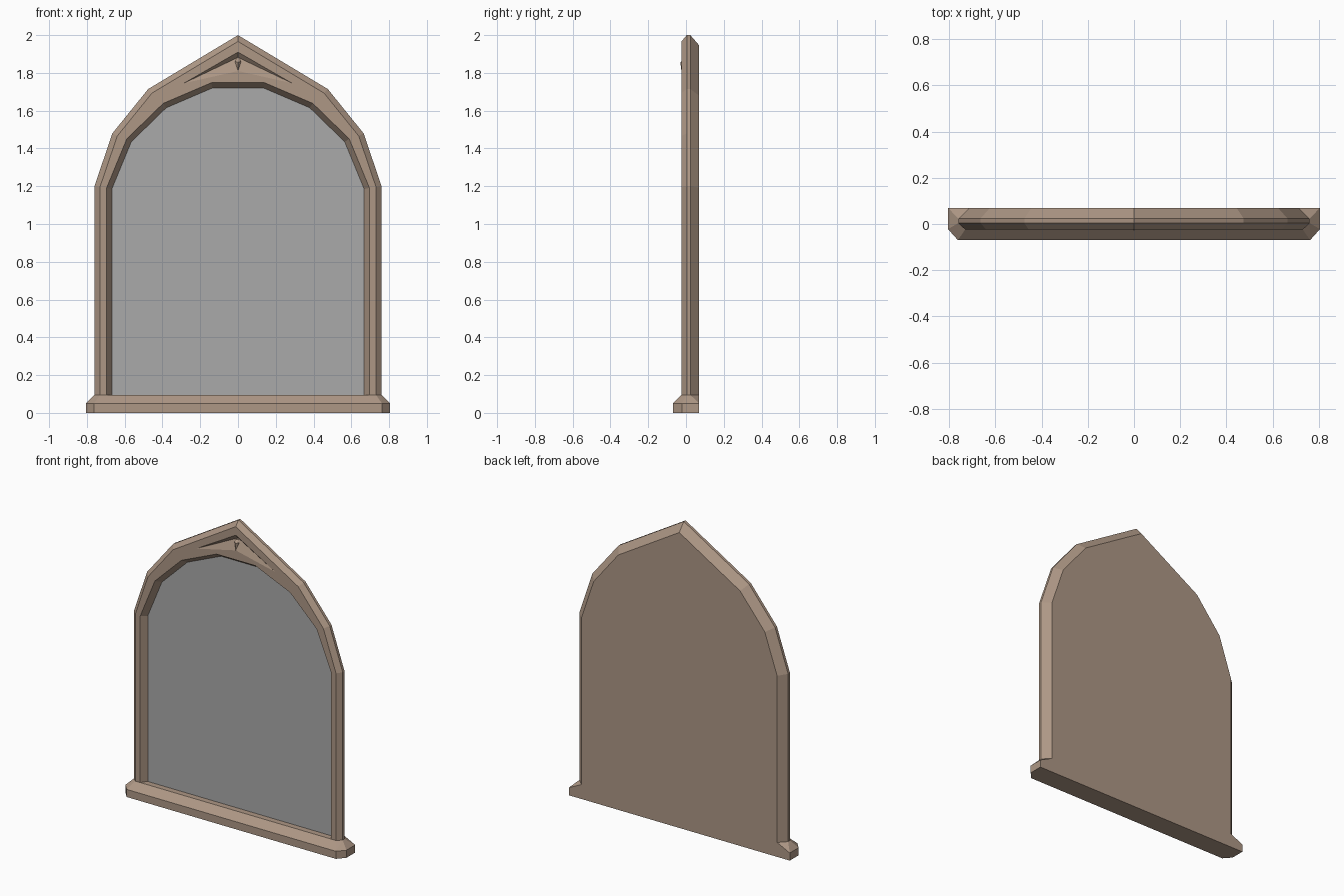
import bpy, bmesh
from mathutils import Vector

if "Cube" in bpy.data.objects:
    bpy.data.objects.remove(bpy.data.objects["Cube"])

Z0 = 0.095           # top of the sill
FRONT, BACK, GLASS = -0.024, 0.07, 0.015

wood = bpy.data.materials.new("wood")
wood.diffuse_color = (0.42, 0.31, 0.235, 1)
wood.use_nodes = True
wood.node_tree.nodes["Principled BSDF"].inputs["Base Color"].default_value = wood.diffuse_color
grey = bpy.data.materials.new("mirror_grey")
grey.diffuse_color = (0.4, 0.4, 0.4, 1)
grey.use_nodes = True
grey.node_tree.nodes["Principled BSDF"].inputs["Base Color"].default_value = grey.diffuse_color


def finish(name, bm, mat):
    bmesh.ops.recalc_face_normals(bm, faces=bm.faces)
    mesh = bpy.data.meshes.new(name)
    bm.to_mesh(mesh)
    bm.free()
    mesh.materials.append(mat)
    ob = bpy.data.objects.new(name, mesh)
    bpy.context.collection.objects.link(ob)
    return ob


def hull(name, half, mat):
    """Convex solid from points mirrored across x = 0."""
    bm = bmesh.new()
    for x, y, z in half:
        bm.verts.new((x, y, z))
        if x:
            bm.verts.new((-x, y, z))
    bmesh.ops.convex_hull(bm, input=bm.verts[:])
    bmesh.ops.dissolve_limit(bm, angle_limit=0.001, verts=bm.verts[:], edges=bm.edges[:])
    return finish(name, bm, mat)


def arch(half):
    """Right half outline mirrored to a full one, right to left."""
    return [Vector(p) for p in half] + [Vector((-x, z)) for x, z in reversed(half) if x]


def inset(path, d):
    """Mitred inward offset of an arch, its feet staying at sill level."""
    out = []
    for i, p in enumerate(path):
        a = (p - path[i - 1]).normalized() if i else Vector((0, 1))
        b = (path[i + 1] - p).normalized() if i < len(path) - 1 else Vector((0, -1))
        na, nb = Vector((-a.y, a.x)), Vector((-b.y, b.x))
        out.append(p + (na + nb) * d / (1 + na.dot(nb)))
    return out


outer = arch([(0.76, Z0), (0.76, 1.2), (0.665, 1.48), (0.475, 1.715), (0, 2.0)])
inner = arch([(0.668, Z0), (0.668, 1.185), (0.565, 1.435), (0.38, 1.615), (0.135, 1.72)])

# Frame: pointed outside, rounder opening, closed back
bm = bmesh.new()


def ring(path, y):
    return [bm.verts.new((p.x, y, p.y)) for p in path]


def strip(a, b):
    for i in range(len(a) - 1):
        bm.faces.new((a[i], a[i + 1], b[i + 1], b[i]))


back = ring(inset(outer, 0.047), BACK)
rim_back = ring(outer, 0.023)
rim_front = ring(outer, 0.004)
face_out = ring(inset(outer, 0.029), FRONT)
face_in = ring(inset(inner, -0.028), FRONT)
recess = ring(inner, GLASS + 0.002)
for a, b in ((back, rim_back), (rim_back, rim_front), (rim_front, face_out), (face_in, recess)):
    strip(a, b)
bm.faces.new(face_out + face_in[::-1])
bm.faces.new(back)
bm.faces.new(recess)
rings = (back, rim_back, rim_front, face_out, face_in, recess)
bm.faces.new([r[0] for r in rings] + [r[-1] for r in reversed(rings)])
# the front face is two legs and a crown joined in one concave polygon
frame = finish("arched_frame", bm, wood)

# Chevron groove cutter: a V-shaped valley fading out at both tips
bm = bmesh.new()
rim = [(0.287, 1.745), (0, 1.91), (-0.287, 1.745), (0, 1.81)]
low = [bm.verts.new((x, FRONT, z)) for x, z in rim]
top = [bm.verts.new((x, FRONT - 0.04, z)) for x, z in rim]
valley = bm.verts.new((0, 0.002, 1.882))
for i in range(4):
    j = (i + 1) % 4
    bm.faces.new((low[i], low[j], valley))
    bm.faces.new((low[i], low[j], top[j], top[i]))
bm.faces.new((top[0], top[1], top[3]))
bm.faces.new((top[1], top[2], top[3]))
cutter = finish("groove_cutter", bm, wood)
cutter.hide_render = True
cutter.hide_set(True)
cut = frame.modifiers.new("groove", 'BOOLEAN')
cut.operation = 'DIFFERENCE'
cut.solver = 'EXACT'
cut.object = cutter

# Mirror pane
bm = bmesh.new()
bm.faces.new([bm.verts.new((p.x, GLASS, p.y)) for p in reversed(inner)])
pane = finish("mirror_pane", bm, grey)
if pane.data.polygons[0].normal.y > 0:
    pane.data.flip_normals()

# Small faceted drop in the middle of the groove
hull("carved_drop", [(0, FRONT, 1.81), (0.017, -0.012, 1.862), (0, FRONT - 0.006, 1.855),
                     (0.01, -0.008, 1.875), (0, 0.003, 1.875), (0, 0.003, 1.83)], wood)

# Sill: chamfered front corners, top sloping in to the frame
foot = [(0.805, BACK), (0.805, -0.022), (0.762, -0.07)]
seat = [(0.713, BACK), (0.76, 0.023), (0.76, 0.004), (0.731, FRONT)]
hull("sill", [(x, y, z) for z in (0, 0.05) for x, y in foot] + [(x, y, Z0) for x, y in seat], wood)
